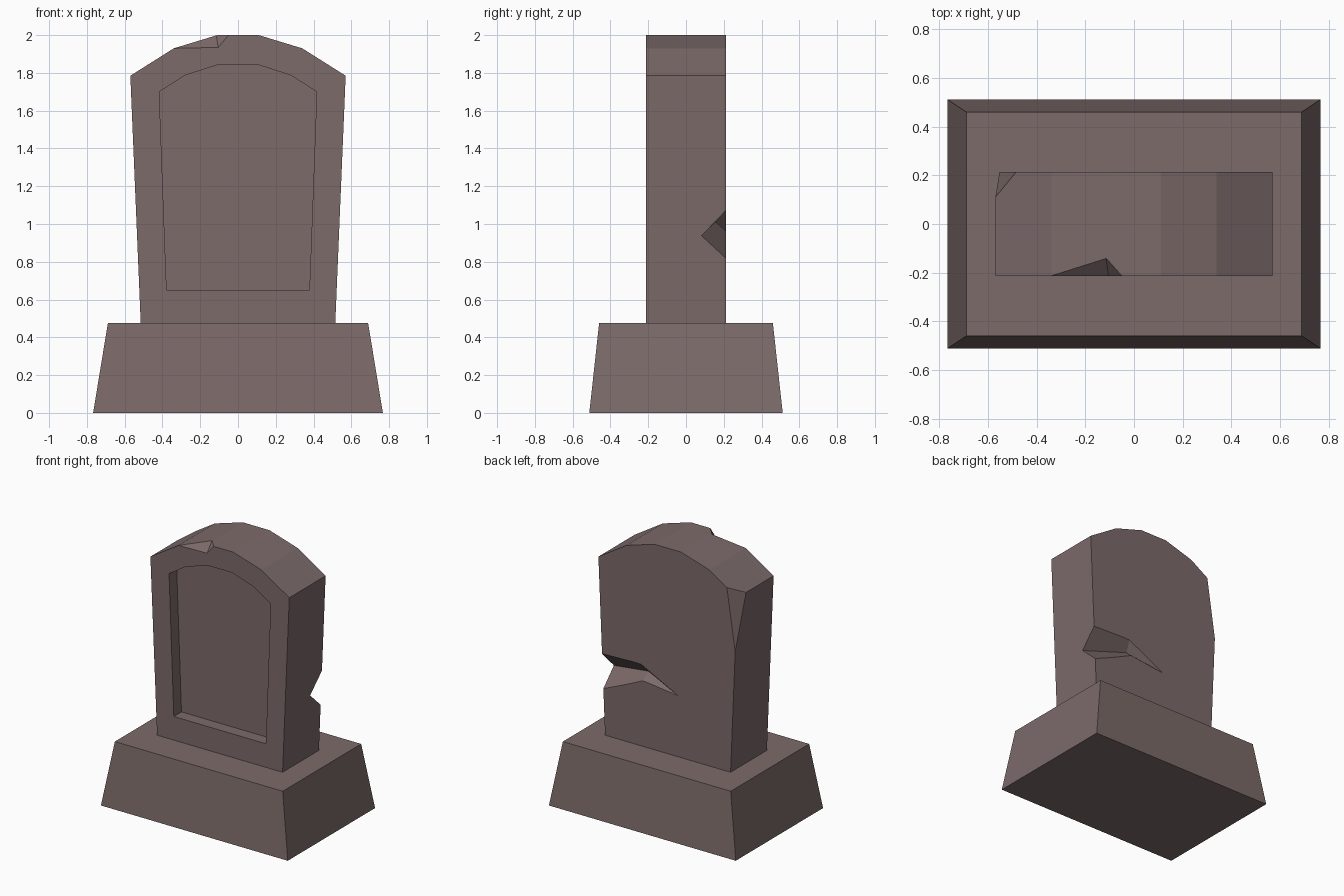
import bpy, bmesh
from mathutils import Vector

if "Cube" in bpy.data.objects:
    bpy.data.objects.remove(bpy.data.objects["Cube"])

stone = bpy.data.materials.new("weathered brown stone")
stone.diffuse_color = (0.20, 0.145, 0.143, 1)
stone.use_nodes = True
stone.node_tree.nodes["Principled BSDF"].inputs["Base Color"].default_value = stone.diffuse_color


def make(name, verts, faces=None):
    """Object from points; the convex hull is used when no faces are given."""
    bm = bmesh.new()
    vs = [bm.verts.new(v) for v in verts]
    if faces:
        for f in faces:
            bm.faces.new([vs[i] for i in f])
    else:
        bmesh.ops.convex_hull(bm, input=vs)
    bmesh.ops.recalc_face_normals(bm, faces=bm.faces)
    me = bpy.data.meshes.new(name)
    bm.to_mesh(me)
    bm.free()
    me.materials.append(stone)
    ob = bpy.data.objects.new(name, me)
    bpy.context.collection.objects.link(ob)
    return ob


def prism(name, outline, y0, y1):
    """Extrude a closed x/z outline along y."""
    n = len(outline)
    verts = [(x, y, z) for y in (y0, y1) for x, z in outline]
    faces = [list(range(n)), list(range(n, 2 * n))]
    faces += [(i, (i + 1) % n, (i + 1) % n + n, i + n) for i in range(n)]
    return make(name, verts, faces)


def mirrored(half):
    return half + [(-x, z) for x, z in reversed(half)]


def cut(target, cutter):
    cutter.hide_render = True
    mod = target.modifiers.new("cut", 'BOOLEAN')
    mod.operation = 'DIFFERENCE'
    mod.solver = 'EXACT'
    mod.object = cutter
    bpy.context.view_layer.objects.active = target
    bpy.ops.object.modifier_apply(modifier=mod.name)
    bpy.data.objects.remove(cutter)


# Tapered plinth
corners = [(-1, -1), (1, -1), (1, 1), (-1, 1)]
make("plinth",
     [(a * .767, b * .512, 0) for a, b in corners] +
     [(a * .689, b * .46, .475) for a, b in corners],
     [(0, 1, 2, 3), (4, 5, 6, 7)] +
     [(i, (i + 1) % 4, (i + 1) % 4 + 4, i + 4) for i in range(4)])

# Upright slab with faceted arched top
Y = .213
slab = prism("headstone_slab",
             mirrored([(-.515, .475), (-.57, 1.785), (-.34, 1.93), (-.11, 2.0)]), -Y, Y)

# Recessed front panel
cut(slab, prism("panel_cutter",
                mirrored([(-.378, .65), (-.417, 1.70), (-.28, 1.787), (-.10, 1.845)]),
                -.4, -Y + .09))

# Chip in the front top edge
cut(slab, make("top_chip_cutter",
               [(-.34, -Y, 1.93), (-.115, -.14, 2.0), (-.05, -Y, 2.0),
                (-.105, -Y, 1.935), (-.15, -.3, 2.1)]))

# Broken back corner
cut(slab, make("corner_chip_cutter",
               [(-.57, .11, 1.785), (-.485, Y, 1.838), (-.553, Y, 1.38), (-.8, .4, 1.9)]))

# Crack in the back, running in from the side to a point
outer = [Vector(p) for p in ((.545, .08, .935), (.55, Y, 1.073), (.534, Y, .815))]
inner = [Vector(p) for p in ((.20, .155, 1.012), (.22, Y, 1.08), (.204, Y, .962))]
for ring in (outer, inner):
    for i in (1, 2):
        ring[i] = ring[0] + (ring[i] - ring[0]) * 1.4
far = [a + (a - b) * .3 for a, b in zip(outer, inner)]
faces = [(0, 1, 2)]
for r in (0, 3):
    faces += [(r + i, r + (i + 1) % 3, r + (i + 1) % 3 + 3, r + i + 3) for i in range(3)]
faces += [(6 + i, 6 + (i + 1) % 3, 9) for i in range(3)]
cut(slab, make("crack_cutter", far + outer + inner + [Vector((-.084, Y + .0005, .928))], faces))
